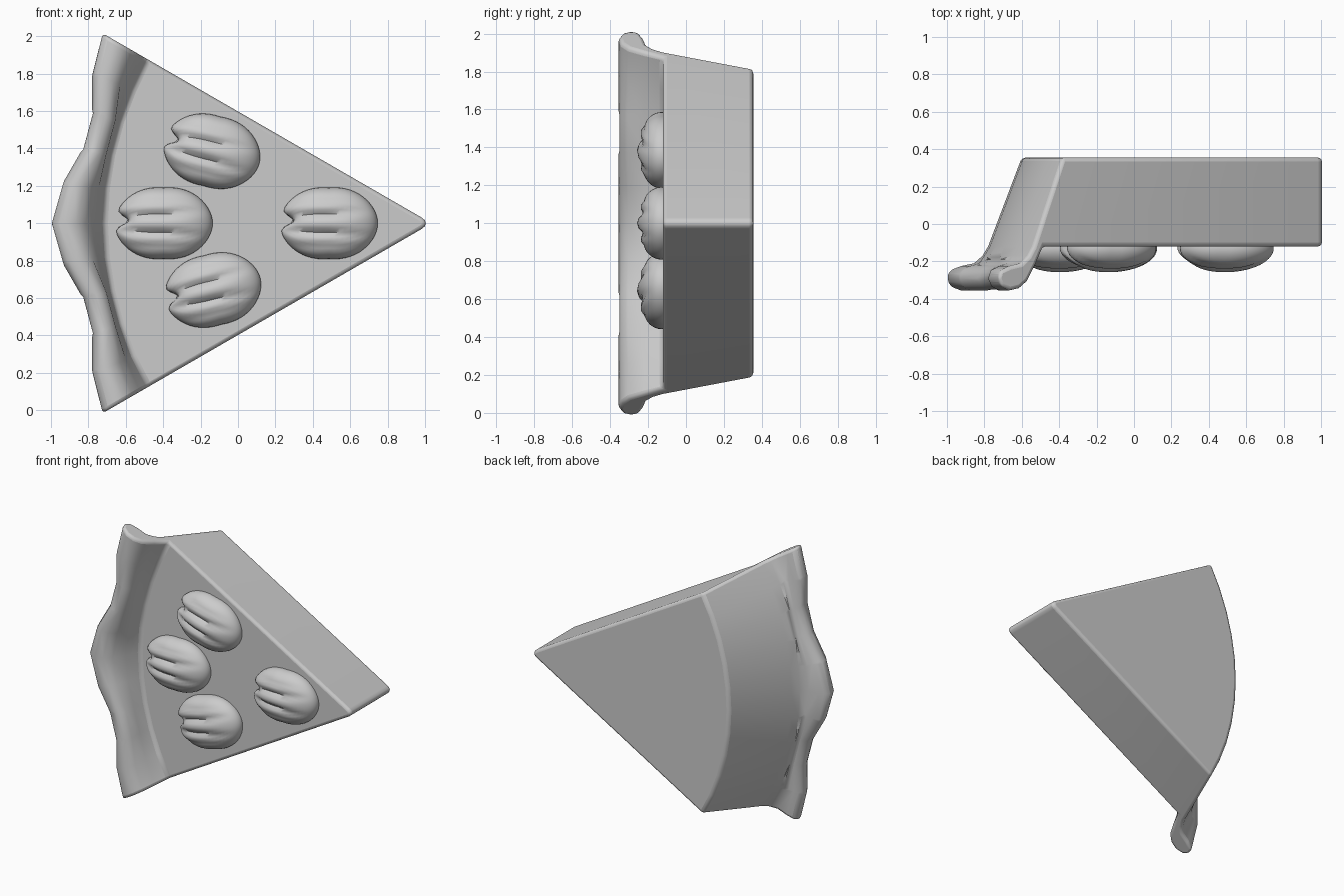
import bpy, bmesh, math
from mathutils import Matrix

if "Cube" in bpy.data.objects:
    bpy.data.objects.remove(bpy.data.objects["Cube"])

APEX_X, MID_Z = 1.035, 1.0
TOP_Y, BOTTOM_Y = -0.12, 0.355
HALF, STEPS = math.radians(30), 10

# Crust profile: radius from the tip, depth, wave amount
PROFILE = [(1.75, TOP_Y, 0), (1.80, -0.22, .015), (1.85, -0.305, .04),
           (1.90, -0.343, .05), (1.96, -0.355, .06), (2.015, -0.335, .07),
           (2.035, -0.29, .07), (2.02, -0.248, .07), (1.96, -0.225, .055),
           (1.89, -0.21, .03), (1.845, -0.17, 0), (1.815, -0.12, 0),
           (1.635, BOTTOM_Y, 0)]


def finish(name, bm):
    bmesh.ops.recalc_face_normals(bm, faces=bm.faces)
    mesh = bpy.data.meshes.new(name)
    bm.to_mesh(mesh)
    bm.free()
    ob = bpy.data.objects.new(name, mesh)
    bpy.context.collection.objects.link(ob)
    return ob


def smooth(ob, degrees):
    bpy.ops.object.select_all(action='DESELECT')
    ob.select_set(True)
    bpy.context.view_layer.objects.active = ob
    bpy.ops.object.shade_smooth_by_angle(angle=math.radians(degrees))


# Slice body: filling wedge and wavy crust swept around the tip
bm = bmesh.new()
tip_top = bm.verts.new((APEX_X, TOP_Y, MID_Z))
tip_bottom = bm.verts.new((APEX_X, BOTTOM_Y, MID_Z))
rows = []
for i in range(STEPS + 1):
    t = -HALF + 2 * HALF * i / STEPS
    wave = math.cos(12 * t) - 1
    rows.append([bm.verts.new((APEX_X - (r + a * wave) * math.cos(t), y,
                               MID_Z + (r + a * wave) * math.sin(t)))
                 for r, y, a in PROFILE])
for a, b in zip(rows, rows[1:]):
    for j in range(len(PROFILE) - 1):
        bm.faces.new((a[j], a[j + 1], b[j + 1], b[j]))
bm.faces.new([tip_top] + [row[0] for row in rows])
bm.faces.new([tip_bottom] + [row[-1] for row in rows])
for row in (rows[0], rows[-1]):
    bm.faces.new([tip_top] + row + [tip_bottom])
bmesh.ops.recalc_face_normals(bm, faces=bm.faces)
# Rounded tip
bmesh.ops.bevel(bm, geom=[bm.edges.get((tip_top, tip_bottom))], offset=0.06,
                segments=4, profile=0.5, affect='EDGES')
body = finish("pie_slice", bm)
bevel = body.modifiers.new("soft_edges", 'BEVEL')
bevel.width = 0.03
bevel.segments = 3
bevel.limit_method = 'ANGLE'
bevel.angle_limit = math.radians(42)
smooth(body, 40)


# Pecan halves: ellipsoid with lengthwise grooves and a notched end
def pecan(name, x, z, degrees):
    bm = bmesh.new()
    bmesh.ops.create_uvsphere(bm, u_segments=48, v_segments=28, radius=1,
                              matrix=Matrix.Rotation(math.pi / 2, 4, 'Y'))
    for v in bm.verts:
        u, d, w = v.co
        groove = sum(math.exp(-((w - s * (0.27 + 0.08 * u)) / 0.11) ** 2) for s in (-1, 1))
        groove += 0.35 * sum(math.exp(-((w - s * 0.62) / 0.1) ** 2) for s in (-1, 1))
        fade = min(1, max(0, (0.95 - u) / 0.9))
        notch = 0.075 * math.exp(-((w - 0.08) / 0.17) ** 2) * max(0, -u) ** 3
        v.co = (0.262 * u + notch,
                d * (0.128 - 0.034 * groove * fade),
                0.19 * w * (1 + 0.12 * max(0, 1 - u * u) * abs(u)))
    ob = finish(name, bm)
    ob.location = (x, -0.13, z)
    ob.rotation_euler.y = math.radians(degrees)
    smooth(ob, 60)


for n, (x, z, deg) in enumerate([(0.485, 1.0, 0), (-0.398, 1.0, 0),
                                 (-0.14, 1.385, 14), (-0.135, 0.643, -14)], 1):
    pecan(f"pecan_{n}", x, z, deg)
